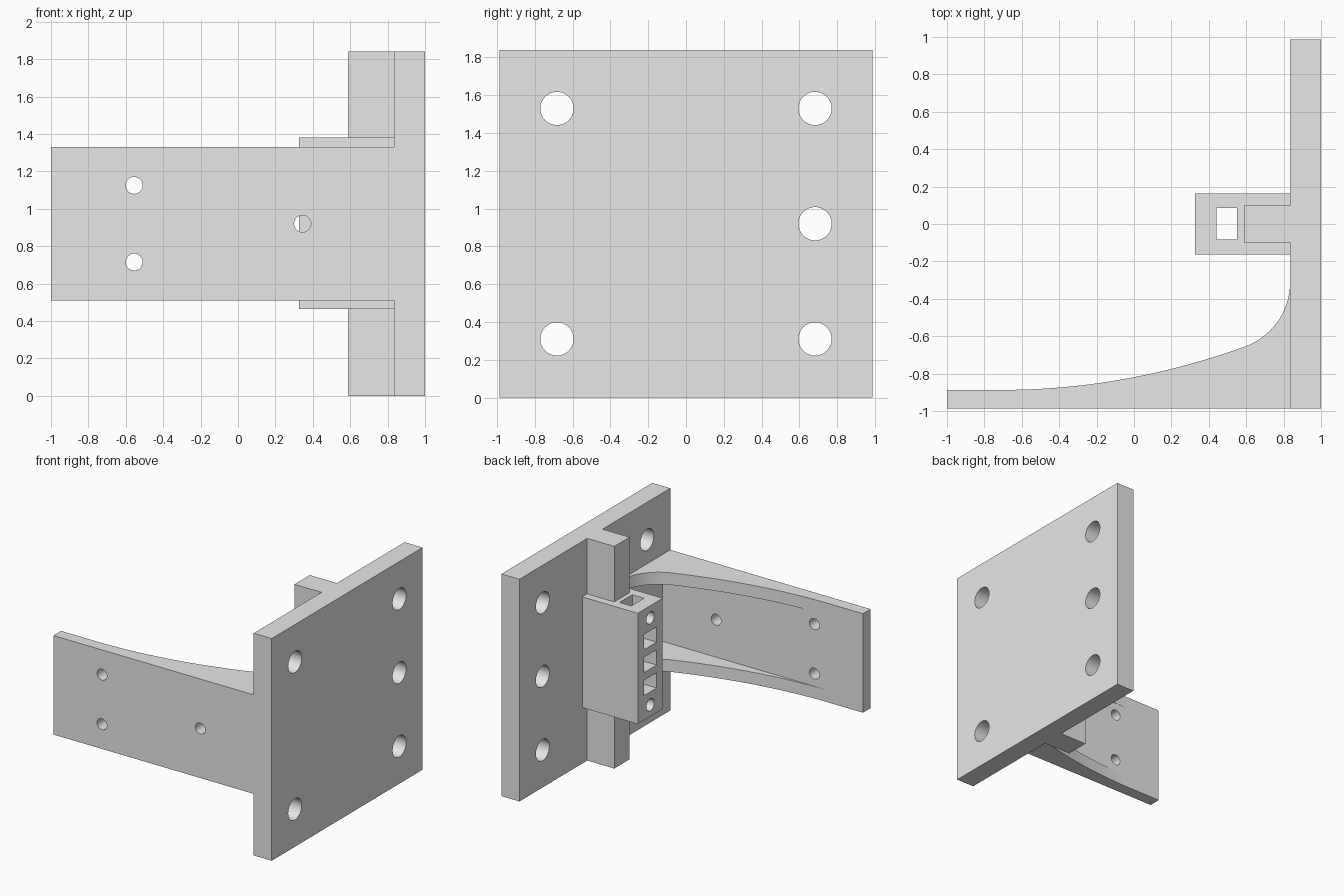
import bpy, bmesh, math
from mathutils import Matrix, Vector

if "Cube" in bpy.data.objects:
    bpy.data.objects.remove(bpy.data.objects["Cube"], do_unlink=True)

grey = bpy.data.materials.new("plain grey")
grey.use_nodes = True
grey.diffuse_color = (0.8, 0.8, 0.8, 1)
grey.node_tree.nodes["Principled BSDF"].inputs["Base Color"].default_value = (0.8, 0.8, 0.8, 1)


def finish(bm, name):
    bmesh.ops.recalc_face_normals(bm, faces=bm.faces)
    mesh = bpy.data.meshes.new(name)
    bm.to_mesh(mesh)
    bm.free()
    mesh.materials.append(grey)
    obj = bpy.data.objects.new(name, mesh)
    bpy.context.collection.objects.link(obj)
    return obj


def box(name, x, y, z):
    """Box from (min, max) ranges."""
    bm = bmesh.new()
    bmesh.ops.create_cube(bm, size=1)
    for v in bm.verts:
        v.co = Vector([(r[0] + r[1]) / 2 + c * (r[1] - r[0]) for r, c in zip((x, y, z), v.co)])
    return finish(bm, name)


def drill(name, centre, axis, radius, length):
    """Round cutter along the X or Y axis."""
    bm = bmesh.new()
    turn = Matrix.Rotation(math.pi / 2, 4, "Y" if axis == "X" else "X")
    bmesh.ops.create_cone(bm, cap_ends=True, segments=48, radius1=radius, radius2=radius,
                          depth=length, matrix=Matrix.Translation(centre) @ turn)
    return finish(bm, name)


def extrude_profile(name, points, z0, z1):
    bm = bmesh.new()
    face = bm.faces.new([bm.verts.new((x, y, z0)) for x, y in points])
    top = bmesh.ops.extrude_face_region(bm, geom=[face])["geom"]
    bmesh.ops.translate(bm, vec=(0, 0, z1 - z0),
                        verts=[v for v in top if isinstance(v, bmesh.types.BMVert)])
    return finish(bm, name)


def combine(target, tools, operation):
    """Apply booleans and remove the tool objects."""
    for tool in tools:
        mod = target.modifiers.new("combine", "BOOLEAN")
        mod.operation, mod.solver, mod.object = operation, "EXACT", tool
        bpy.context.view_layer.update()
        graph = bpy.context.evaluated_depsgraph_get()
        mesh = bpy.data.meshes.new_from_object(target.evaluated_get(graph))
        target.modifiers.clear()
        target.data = mesh
        bpy.data.objects.remove(tool, do_unlink=True)


HALF, HEIGHT, MID = 0.987, 1.84, 0.92
PLATE_X, ARM_Y = 0.835, -0.887

# Arm outline: gentle parabola, then a fillet into the plate
outline = [(0.9, -HALF), (-1, -HALF), (-1, ARM_Y)]
for i in range(25):
    t = i / 24
    outline.append((-0.7 + 1.28 * t, ARM_Y + 0.227 * t * t))
radius = 0.3676
for i in range(1, 17):
    a = math.radians(-72.2 * (1 - i / 16))
    outline.append((PLATE_X - radius + radius * math.cos(a), -0.31 + radius * math.sin(a)))
outline.append((0.9, -0.31))
arm = extrude_profile("curved_arm", outline, 0.51, 1.33)

# Hollow between the top and bottom ribs, and the arm bolt holes
cuts = [box("rib_gap", (-0.75, PLATE_X), (ARM_Y, 0), (0.61, 1.23))]
for x, z in ((-0.555, 1.125), (-0.555, 0.715), (0.345, MID)):
    cuts.append(drill("arm_hole", (x, -0.93, z), "Y", 0.045, 0.4))
combine(arm, cuts, "DIFFERENCE")

# Mounting plate with guide rail, merged with the arm
bracket = box("bracket", (PLATE_X, 1), (-HALF, HALF), (0, HEIGHT))
rail = box("rail", (0.587, 0.9), (-0.1, 0.1), (0, HEIGHT))
combine(bracket, [rail, arm], "UNION")
plate_holes = [(s * 0.683, MID + d) for s in (-1, 1) for d in (-0.61, 0.61)] + [(0.683, MID)]
combine(bracket, [drill("plate_hole", (0.92, y, z), "X", 0.088, 0.4) for y, z in plate_holes],
        "DIFFERENCE")

# Sliding block with vertical slot, three windows and two screw holes
block = box("sliding_block", (0.327, PLATE_X), (-0.162, 0.164), (0.463, 1.38))
slot = box("slot", (0.442, 0.55), (-0.083, 0.085), (0.3, 1.6))
cuts = [slot]
for d in (-0.19, 0, 0.19):
    cuts.append(box("window", (0.2, 0.5), (-0.083, 0.085), (MID + d - 0.063, MID + d + 0.063)))
for d in (-0.36, 0.36):
    cuts.append(drill("screw_hole", (0.35, 0, MID + d), "X", 0.05, 0.3))
combine(block, cuts, "DIFFERENCE")

# Smooth the round surfaces, keep the edges sharp
bpy.ops.object.select_all(action="DESELECT")
for obj in (bracket, block):
    obj.select_set(True)
    bpy.context.view_layer.objects.active = obj
bpy.ops.object.shade_smooth_by_angle(angle=math.radians(25))
